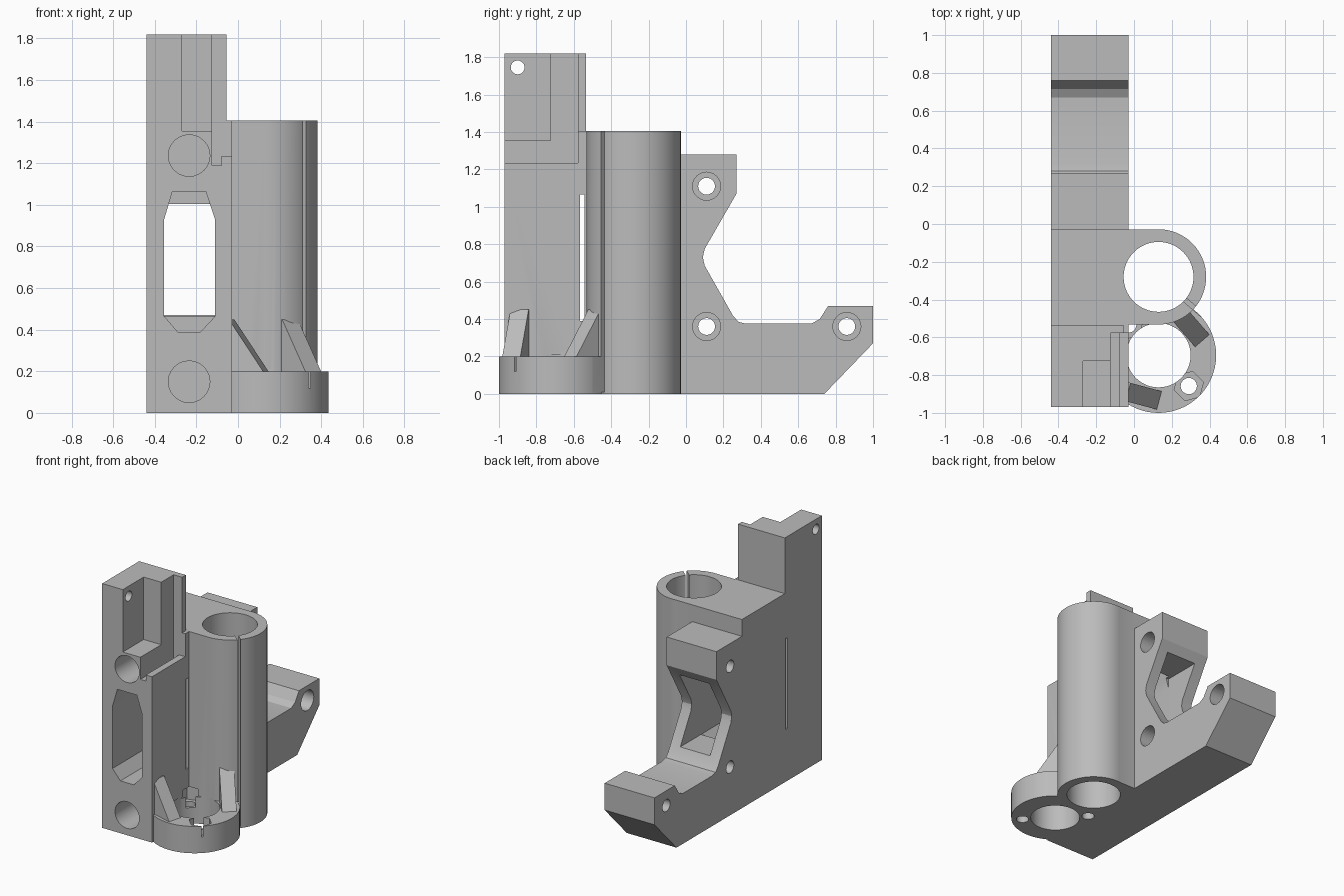
import bpy, bmesh
from math import sin, cos, pi, radians
from mathutils import Matrix

cube = bpy.data.objects.get("Cube")
if cube:
    bpy.data.objects.remove(cube, do_unlink=True)

grey = bpy.data.materials.new("plain grey")
grey.use_nodes = True
colour = (0.5, 0.5, 0.5, 1)
grey.diffuse_color = colour
grey.node_tree.nodes["Principled BSDF"].inputs["Base Color"].default_value = colour


def prism(name, points, axis, low, high):
    """Extrude a profile along x (y,z points), y (x,z points) or z (x,y points)."""
    place = {"x": lambda a, b, t: (t, a, b),
             "y": lambda a, b, t: (a, t, b),
             "z": lambda a, b, t: (a, b, t)}[axis]
    bm = bmesh.new()
    ends = [[bm.verts.new(place(a, b, t)) for a, b in points] for t in (low, high)]
    for ring in ends:
        bm.faces.new(ring)
    n = len(points)
    for i in range(n):
        j = (i + 1) % n
        bm.faces.new((ends[0][i], ends[0][j], ends[1][j], ends[1][i]))
    bmesh.ops.recalc_face_normals(bm, faces=bm.faces)
    mesh = bpy.data.meshes.new(name)
    bm.to_mesh(mesh)
    bm.free()
    mesh.materials.append(grey)
    obj = bpy.data.objects.new(name, mesh)
    bpy.context.collection.objects.link(obj)
    return obj


def box(name, x, y, z):
    return prism(name, [(x[0], y[0]), (x[1], y[0]), (x[1], y[1]), (x[0], y[1])], "z", *z)


def cylinder(name, a, b, r, axis, low, high, sides=32, turn=0):
    pts = [(a + r * cos(2 * pi * i / sides + turn), b + r * sin(2 * pi * i / sides + turn))
           for i in range(sides)]
    return prism(name, pts, axis, low, high)


def turned(obj, x, y, angle):
    obj.data.transform(Matrix.Translation((x, y, 0)) @ Matrix.Rotation(radians(angle), 4, "Z"))
    return obj


def combine(target, other, operation):
    mod = target.modifiers.new(other.name, "BOOLEAN")
    mod.operation, mod.solver, mod.object = operation, "EXACT", other
    bpy.context.view_layer.objects.active = target
    bpy.ops.object.modifier_apply(modifier=mod.name)
    bpy.data.objects.remove(other, do_unlink=True)


LEFT, RIGHT = -0.44, -0.03
BX, BY = 0.13, -0.28      # bearing centre
NX, NY = 0.13, -0.695     # nut seat centre

# Main plate with tall column, notch and rear arm
side = [(-0.97, 0), (0.74, 0), (1, 0.27), (1, 0.47), (0.76, 0.47), (0.715, 0.4),
        (0.67, 0.375), (0.32, 0.375), (0.28, 0.385), (0.25, 0.42), (0.1, 0.685),
        (0.09, 0.73), (0.1, 0.775), (0.27, 1.07), (0.27, 1.28), (-0.03, 1.28),
        (-0.03, 1.405), (-0.535, 1.405), (-0.535, 1.82), (-0.97, 1.82)]
body = prism("carriage_bracket", side, "x", LEFT, RIGHT)

# Bearing housing and its link to the plate
added = [
    cylinder("bearing_housing", BX, BY, 0.252, "z", 0, 1.405, 64),
    box("housing_link", (-0.2, BX), (BY - 0.252, BY + 0.25), (0, 1.405)),
    cylinder("nut_seat", NX, NY, 0.305, "z", 0, 0.2, 64),
]
# Sloped gussets on the nut seat
for x, y, angle, length in ((-0.06, -0.882, -15, 0.2), (0.23, -0.467, -49, 0.2)):
    rib = prism("gusset", [(-0.02, 0.15), (length, 0.15), (length, 0.2), (0.03, 0.45), (-0.02, 0.45)],
                "y", -0.05, 0.05)
    added.append(turned(rib, x, y, angle))
for part in added:
    combine(body, part, "UNION")

window = [(-0.29, 0.39), (-0.18, 0.39), (-0.11, 0.465), (-0.11, 0.93), (-0.155, 1.065),
          (-0.315, 1.065), (-0.355, 0.93), (-0.355, 0.465)]
cuts = [
    # Stepped corner at the top of the column
    box("corner_cut", (-0.27, 0.1), (-1.1, -0.725), (1.355, 2)),
    box("channel_cut", (-0.125, -0.08), (-1.1, -0.578), (1.19, 2)),
    box("edge_cut", (-0.09, 0.1), (-1.1, -0.578), (1.235, 2)),
    box("rim_cut", (-0.055, 0.1), (-1.1, -0.534), (1.406, 2)),
    # Belt passage and side slit
    prism("belt_window", window, "y", -1.1, -0.02),
    box("rear_window", (-0.355, -0.11), (-0.05, 0.4), (0.465, 1.005)),
    box("side_slit", (-0.6, 0), (-0.568, -0.542), (0.39, 1.065)),
    # Vertical bores
    cylinder("bearing_bore", BX, BY, 0.185, "z", -0.1, 1.6, 64),
    cylinder("nut_bore", NX, NY, 0.17, "z", -0.1, 0.21, 48),
    turned(box("clamp_slit", (0.1, 0.4), (-0.012, 0.012), (0.01, 1.6)), BX, BY, -41),
    # Small hole in the column wall
    cylinder("wall_hole", -0.9, 1.745, 0.037, "x", -0.6, 0.1, 24),
]
# Rod sockets
for z in (0.15, 1.237):
    cuts.append(cylinder("rod_socket", -0.235, z, 0.1, "y", -1.1, -0.1, 24))
# Clamp screw holes with counterbores
for y, z in ((0.11, 1.11), (0.11, 0.36), (0.86, 0.36)):
    cuts.append(cylinder("screw_hole", y, z, 0.045, "x", -0.6, 0.1, 24))
    cuts.append(cylinder("counterbore", y, z, 0.075, "x", -0.13, 0.1, 24))
# Nut seat screws with hexagonal pockets
for s in (1, -1):
    x, y = NX + 0.16 * s, NY - 0.163 * s
    cuts.append(cylinder("seat_screw", x, y, 0.043, "z", -0.1, 0.21, 24))
    cuts.append(cylinder("hex_pocket", x, y, 0.08, "z", 0.12, 0.25, 6, radians(15)))
for cut in cuts:
    combine(body, cut, "DIFFERENCE")

bpy.ops.object.select_all(action="DESELECT")
body.select_set(True)
bpy.context.view_layer.objects.active = body
bpy.ops.object.shade_smooth_by_angle(angle=radians(25))
